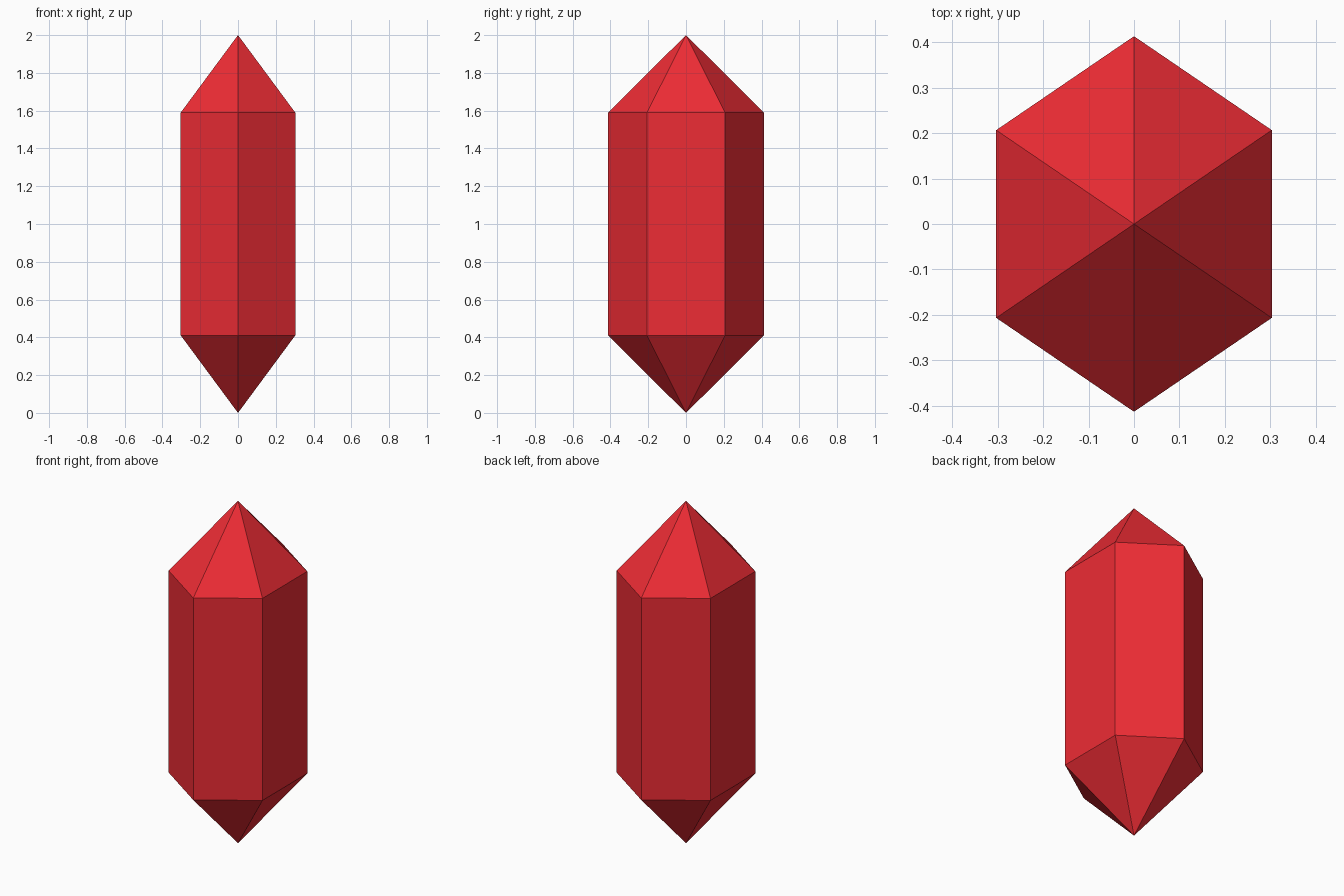
import bpy
import bmesh
from math import sin, cos, pi

if "Cube" in bpy.data.objects:
    bpy.data.objects.remove(bpy.data.objects["Cube"])

SIDES = 6
RX, RY = 0.35, 0.413              # flattened hexagon radii
Z_LOW, Z_HIGH, Z_TOP = 0.41, 1.59, 2.0

bm = bmesh.new()


def ring(z):
    return [bm.verts.new((RX * sin(2 * pi * i / SIDES), RY * cos(2 * pi * i / SIDES), z))
            for i in range(SIDES)]


# Hexagonal shaft with a pointed tip at each end
low, high = ring(Z_LOW), ring(Z_HIGH)
bottom = bm.verts.new((0, 0, 0))
top = bm.verts.new((0, 0, Z_TOP))
for i in range(SIDES):
    j = (i + 1) % SIDES
    bm.faces.new((low[i], low[j], high[j], high[i]))
    bm.faces.new((high[i], high[j], top))
    bm.faces.new((low[j], low[i], bottom))
bmesh.ops.recalc_face_normals(bm, faces=bm.faces)

mesh = bpy.data.meshes.new("crystal")
bm.to_mesh(mesh)
bm.free()
crystal = bpy.data.objects.new("crystal", mesh)
bpy.context.collection.objects.link(crystal)

# Red crystal colour
red = bpy.data.materials.new("red")
red.diffuse_color = (0.85, 0.025, 0.035, 1)
red.use_nodes = True
red.node_tree.nodes["Principled BSDF"].inputs["Base Color"].default_value = red.diffuse_color
mesh.materials.append(red)
